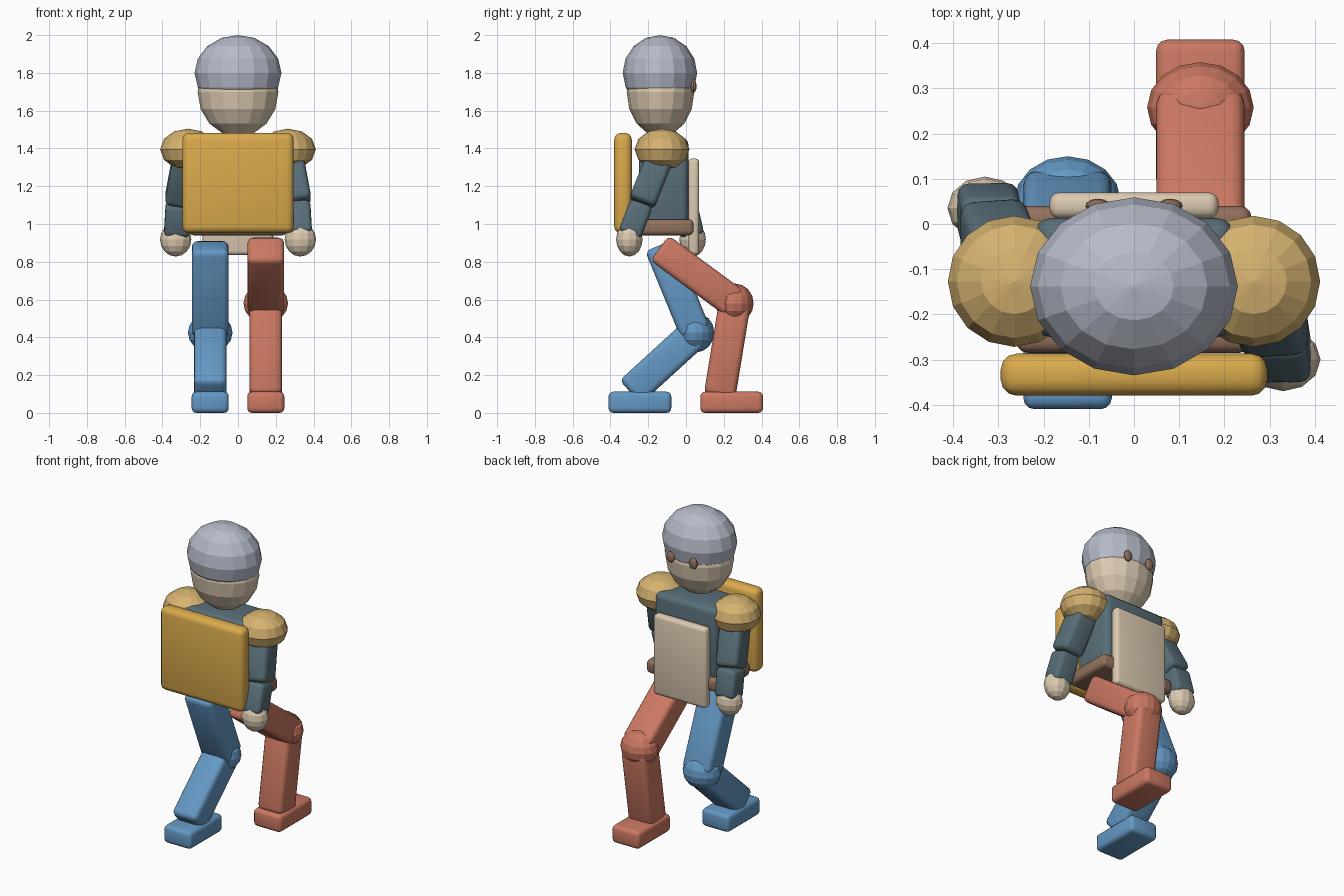
import bpy, bmesh
from mathutils import Matrix, Vector

if "Cube" in bpy.data.objects:
    bpy.data.objects.remove(bpy.data.objects["Cube"])


def material(name, rgb):
    lin = [(c / 255 / 12.92) if c < 10 else ((c / 255 + 0.055) / 1.055) ** 2.4 for c in rgb]
    m = bpy.data.materials.new(name)
    m.diffuse_color = (*lin, 1)
    m.use_nodes = True
    m.node_tree.nodes["Principled BSDF"].inputs["Base Color"].default_value = m.diffuse_color
    return m


SKIN = material("warm_cream", (220, 202, 177))
RED = material("brick_red", (203, 120, 98))
BLUE = material("sky_blue", (100, 152, 196))
GOLD = material("golden_yellow", (217, 170, 76))
SAND = material("sand_yellow", (213, 178, 112))
SLATE = material("slate", (88, 110, 120))
BROWN = material("leather_brown", (146, 113, 92))
GREY = material("steel_grey", (182, 187, 201))


def add(name, bm, mat):
    mesh = bpy.data.meshes.new(name)
    bm.to_mesh(mesh)
    bm.free()
    mesh.materials.append(mat)
    ob = bpy.data.objects.new(name, mesh)
    bpy.context.collection.objects.link(ob)
    return ob


def rounded_box(name, size, matrix, mat, bevel):
    """Box with rounded edges placed by a matrix."""
    bm = bmesh.new()
    bmesh.ops.create_cube(bm, size=1, matrix=Matrix.Diagonal((*size, 1)))
    ob = add(name, bm, mat)
    ob.matrix_world = matrix
    mod = ob.modifiers.new("rounding", 'BEVEL')
    mod.width = bevel
    mod.segments = 3
    bpy.ops.object.select_all(action='DESELECT')
    ob.select_set(True)
    bpy.context.view_layer.objects.active = ob
    bpy.ops.object.modifier_apply(modifier=mod.name)
    bpy.ops.object.shade_smooth_by_angle()
    return ob


def slab(name, lo, hi, mat, bevel=0.02):
    lo, hi = Vector(lo), Vector(hi)
    return rounded_box(name, hi - lo, Matrix.Translation((lo + hi) / 2), mat, bevel)


def limb(name, a, b, width, depth, mat, bevel=0.025):
    """Rounded box running from joint a to joint b."""
    a, b = Vector(a), Vector(b)
    z = (a - b).normalized()
    y = z.cross(Vector((1, 0, 0))).normalized()
    x = y.cross(z)
    m = Matrix((x, y, z)).transposed().to_4x4()
    m.translation = (a + b) / 2
    return rounded_box(name, (width, depth, (a - b).length), m, mat, bevel)


def ball(name, center, radii, mat, segs=16, rings=8):
    """Faceted ellipsoid."""
    bm = bmesh.new()
    bmesh.ops.create_uvsphere(bm, u_segments=segs, v_segments=rings, radius=1,
                              matrix=Matrix.Diagonal((*radii, 1)))
    ob = add(name, bm, mat)
    ob.location = center
    return ob


# Head, cap and eyes
ball("head", (0, -0.135, 1.70), (0.214, 0.179, 0.238), SKIN)
ball("cap", (0, -0.138, 1.80), (0.23, 0.197, 0.20), GREY)
for side, s in (("left", -1), ("right", 1)):
    ball(side + "_eye", (s * 0.08, 0.04, 1.73), (0.028, 0.016, 0.035), BROWN, 12, 8)

# Body, belt, apron and backpack
slab("torso", (-0.22, -0.25, 0.98), (0.22, 0.013, 1.455), SLATE, 0.035)
slab("belt", (-0.26, -0.285, 0.94), (0.26, 0.04, 1.025), BROWN, 0.025)
slab("apron", (-0.187, 0.012, 0.835), (0.187, 0.07, 1.347), SKIN, 0.022)
slab("backpack", (-0.295, -0.38, 0.952), (0.295, -0.287, 1.482), GOLD, 0.035)

# Arms: one swings forward, the other back
for side, s, elbow_y, wrist_y in (("left", -1, -0.005, 0.035), ("right", 1, -0.235, -0.30)):
    elbow = (s * 0.315, elbow_y, 1.11)
    ball(side + "_shoulder", (s * 0.265, -0.127, 1.395), (0.147, 0.145, 0.11), SAND, 16, 6)
    limb(side + "_upper_arm", (s * 0.265, -0.127, 1.38), elbow, 0.15, 0.145, SLATE, 0.03)
    limb(side + "_forearm", elbow, (s * 0.325, wrist_y, 0.94), 0.135, 0.125, SLATE)
    ball(side + "_hand", (s * 0.33, wrist_y, 0.918), (0.083, 0.07, 0.09), SKIN, 12, 8)

# Legs: hip, knee and ankle as (y, z), then the foot's rear end
for side, s, mat, hip, knee, ankle, heel in (
        ("left", -1, BLUE, (-0.14, 0.887), (0.05, 0.425), (-0.295, 0.11), -0.41),
        ("right", 1, RED, (-0.14, 0.873), (0.258, 0.58), (0.178, 0.09), 0.076)):
    x = s * 0.147
    limb(side + "_thigh", (x, *hip), (x, *knee), 0.195, 0.165, mat, 0.03)
    ball(side + "_knee", (x, *knee), (0.118, 0.10, 0.105), mat, 16, 8)
    limb(side + "_shin", (x, *knee), (x, *ankle), 0.172, 0.168, mat, 0.03)
    slab(side + "_foot", (x - 0.098, heel, 0), (x + 0.098, heel + 0.332, 0.112), mat, 0.025)
